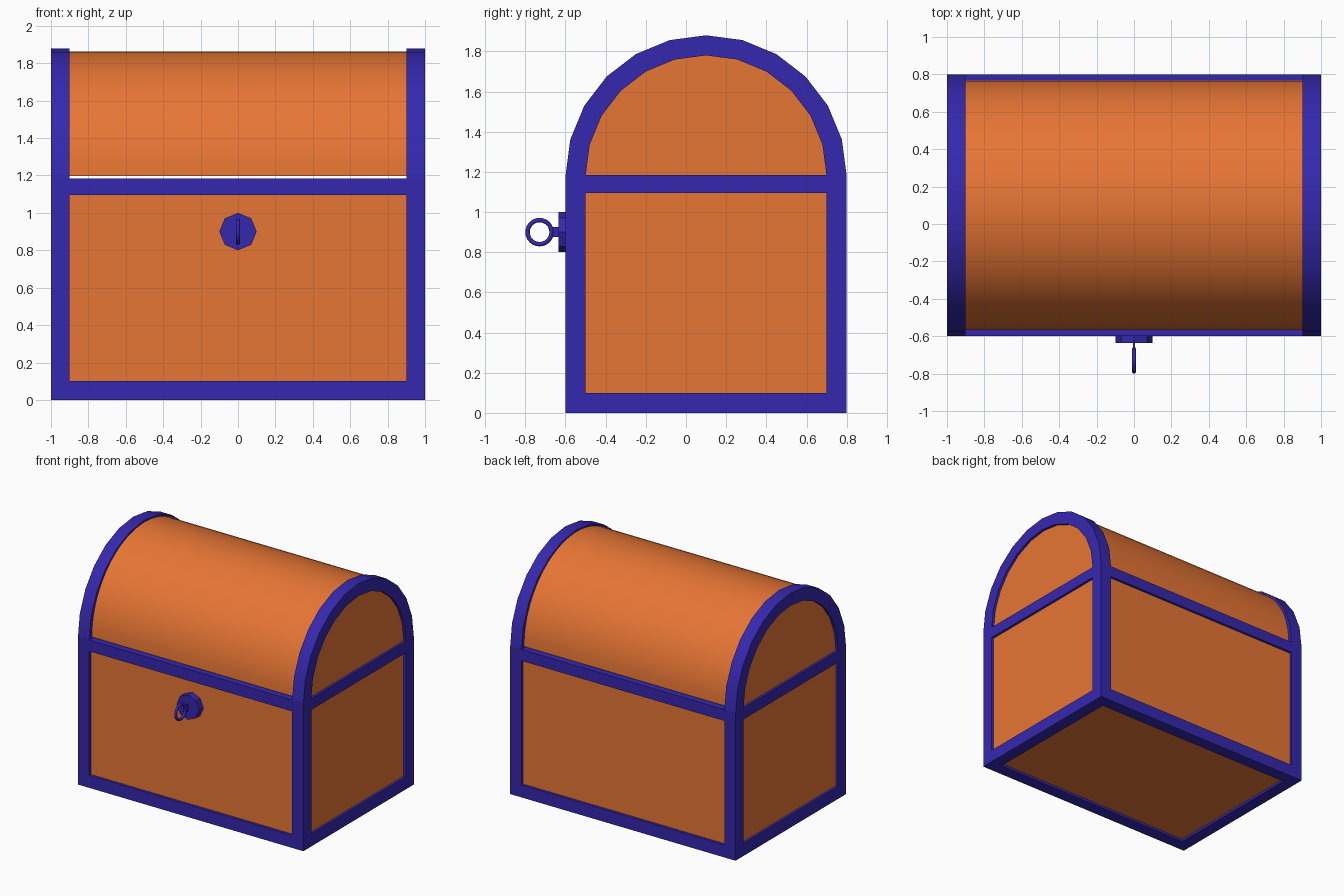
import bpy, bmesh
from math import sin, cos, pi
from mathutils import Matrix

if "Cube" in bpy.data.objects:
    bpy.data.objects.remove(bpy.data.objects["Cube"])


def material(name, rgb):
    m = bpy.data.materials.new(name)
    m.use_nodes = True
    m.diffuse_color = (*rgb, 1)
    m.node_tree.nodes["Principled BSDF"].inputs["Base Color"].default_value = (*rgb, 1)
    return m


WOOD = material("orange wood", (0.8, 0.18, 0.035))
TRIM = material("blue trim", (0.036, 0.021, 0.43))

MID_Y = 0.1       # depth centre of the chest
HALF_D = 0.7      # half depth, also the arch radius
BAR = 0.1         # trim bar width
RIM = 1.185       # height of the chest rim
INSET = 0.02      # recess of the panels


def finish(bm, name, mat, smooth=False):
    bmesh.ops.recalc_face_normals(bm, faces=bm.faces)
    mesh = bpy.data.meshes.new(name)
    bm.to_mesh(mesh)
    bm.free()
    mesh.materials.append(mat)
    ob = bpy.data.objects.new(name, mesh)
    bpy.context.collection.objects.link(ob)
    if smooth:
        bpy.ops.object.select_all(action="DESELECT")
        ob.select_set(True)
        bpy.context.view_layer.objects.active = ob
        bpy.ops.object.shade_smooth_by_angle(angle=pi / 6)
    return ob


def box(name, x, y, z, mat):
    """Box from (min, max) ranges."""
    bm = bmesh.new()
    bmesh.ops.create_cube(bm, size=1)
    for v in bm.verts:
        v.co = [(r[0] + r[1]) / 2 + c * (r[1] - r[0]) for r, c in zip((x, y, z), v.co)]
    return finish(bm, name, mat)


def extrude_x(name, profile, x0, x1, mat, smooth=False):
    """Extrude a closed (y, z) outline along x."""
    bm = bmesh.new()
    face = bm.faces.new([bm.verts.new((x0, y, z)) for y, z in profile])
    new = bmesh.ops.extrude_face_region(bm, geom=[face], use_keep_orig=True)["geom"]
    for v in new:
        if isinstance(v, bmesh.types.BMVert):
            v.co.x = x1
    return finish(bm, name, mat, smooth)


def half_circle(radius, z, steps):
    return [(MID_Y + radius * cos(pi * i / steps), z + radius * sin(pi * i / steps))
            for i in range(steps + 1)]


front, back = MID_Y - HALF_D, MID_Y + HALF_D

# Chest body
box("body_panels", (-1 + INSET, 1 - INSET), (front + INSET, back - INSET),
    (INSET, RIM - 0.015), WOOD)

# Corner posts
for sx, side in ((-1, "right"), (1, "left")):
    xs = sorted((sx, sx * (1 - BAR)))
    for y0, end in ((front, "front"), (back - BAR, "back")):
        box(f"{end}_{side}_post", xs, (y0, y0 + BAR), (0, RIM), TRIM)

# Bottom and top rails
for level, zs in (("bottom", (0, BAR)), ("top", (RIM - 0.09, RIM))):
    for y0, end in ((front, "front"), (back - BAR, "back")):
        box(f"{end}_{level}_rail", (-1 + BAR, 1 - BAR), (y0, y0 + BAR), zs, TRIM)
    for sx, side in ((-1, "right"), (1, "left")):
        box(f"{side}_{level}_rail", sorted((sx, sx * (1 - BAR))),
            (front + BAR, back - BAR), zs, TRIM)

# Rounded lid
extrude_x("lid", half_circle(0.667, 1.197, 32), -0.96, 0.96, WOOD, True)

# Lid arches and the recessed end panels inside them
for sx, side in ((-1, "right"), (1, "left")):
    outline = half_circle(HALF_D, RIM - 0.005, 12) + half_circle(HALF_D - BAR, RIM - 0.005, 12)[::-1]
    extrude_x(f"{side}_lid_arch", outline, sx * (1 - BAR), sx, TRIM, True)
    extrude_x(f"{side}_lid_end", half_circle(0.65, RIM - 0.01, 24),
              sx * 0.92, sx * (1 - INSET), WOOD)

# Lock plate
LOCK_Z = 0.9
bm = bmesh.new()
bmesh.ops.create_cone(bm, cap_ends=True, segments=8, radius1=0.1, radius2=0.1, depth=0.06,
                      matrix=Matrix.Translation((0, front - 0.005, LOCK_Z))
                      @ Matrix.Rotation(pi / 2, 4, "X"))
finish(bm, "lock_plate", TRIM)

# Stem and ring of the handle
box("ring_stem", (-0.006, 0.006), (-0.67, -0.63), (LOCK_Z - 0.025, LOCK_Z + 0.025), TRIM)
bm = bmesh.new()
N, M = 24, 8
loops = []
for i in range(N):
    a = 2 * pi * i / N
    loop = []
    for j in range(M):
        b = 2 * pi * j / M
        r = 0.06 + 0.011 * cos(b)
        loop.append(bm.verts.new((0.011 * sin(b), -0.729 + r * cos(a), LOCK_Z + r * sin(a))))
    loops.append(loop)
for i in range(N):
    p, q = loops[i], loops[(i + 1) % N]
    for j in range(M):
        k = (j + 1) % M
        bm.faces.new((p[j], p[k], q[k], q[j]))
ring = finish(bm, "pull_ring", TRIM)
ring.data.shade_smooth()
